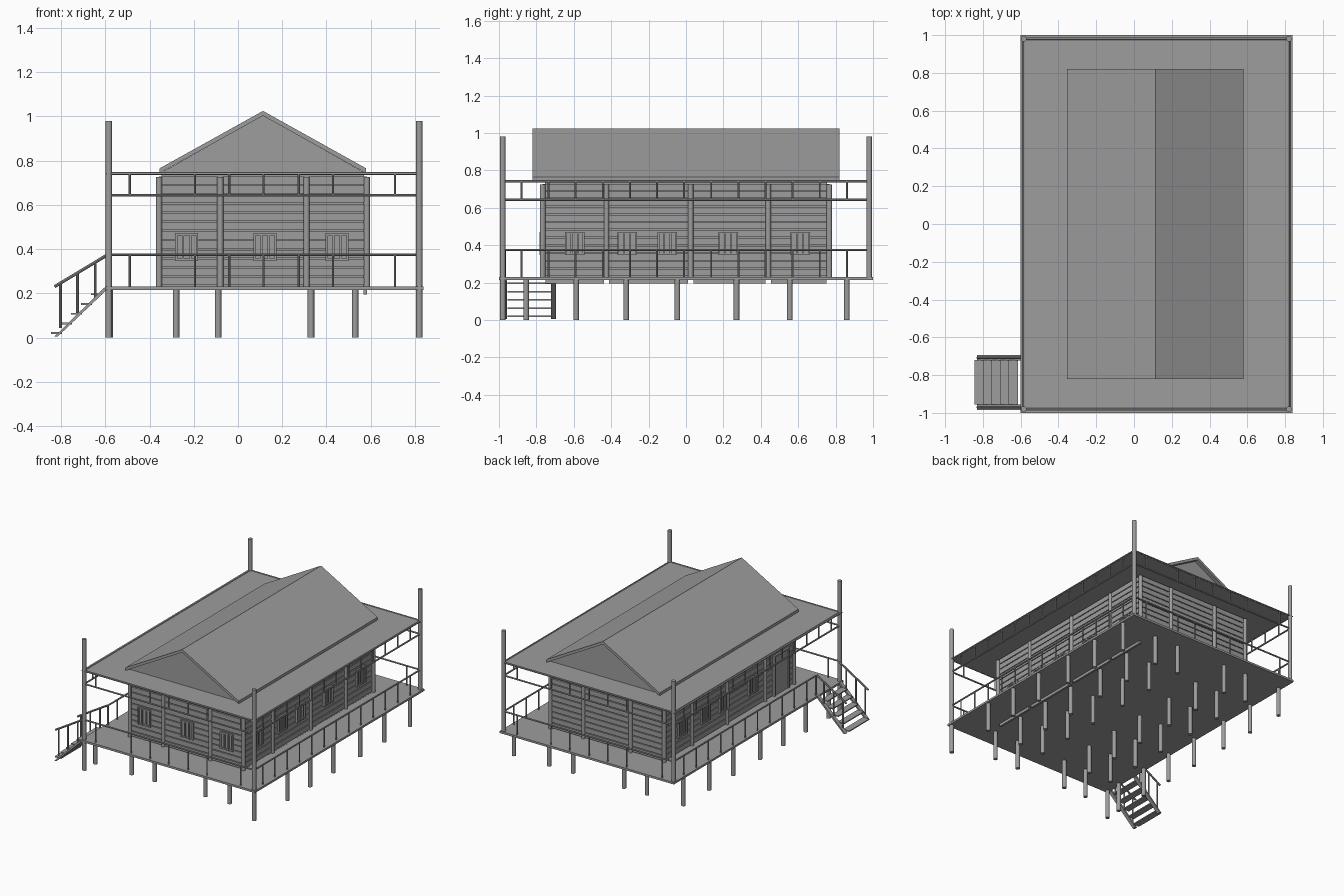
import bpy, bmesh, math
from mathutils import Vector, Matrix

cube = bpy.data.objects.get("Cube")
if cube:
    bpy.data.objects.remove(cube, do_unlink=True)

grey = bpy.data.materials.new("weathered_grey")
grey.use_nodes = True
GREY = (0.34, 0.34, 0.34, 1)
grey.diffuse_color = GREY
grey.node_tree.nodes["Principled BSDF"].inputs["Base Color"].default_value = GREY


class Part:
    """Collects boxes, rods and prisms into one named object."""

    def __init__(self, name):
        self.name, self.bm = name, bmesh.new()

    def box(self, a, b):
        a, b = Vector(a), Vector(b)
        size = [max(abs(d), 0.001) for d in b - a]
        m = Matrix.Translation((a + b) / 2) @ Matrix.Diagonal((*size, 1))
        bmesh.ops.create_cube(self.bm, size=1, matrix=m)

    def rod(self, a, b, r, sides=8):
        a, b = Vector(a), Vector(b)
        turn = (b - a).to_track_quat('Z', 'Y').to_matrix().to_4x4()
        bmesh.ops.create_cone(self.bm, cap_ends=True, segments=sides, radius1=r, radius2=r,
                              depth=(b - a).length, matrix=Matrix.Translation((a + b) / 2) @ turn)

    def prism(self, profile, y0, y1):
        face = self.bm.faces.new([self.bm.verts.new((x, y0, z)) for x, z in profile])
        out = bmesh.ops.extrude_face_region(self.bm, geom=[face])["geom"]
        verts = [v for v in out if isinstance(v, bmesh.types.BMVert)]
        bmesh.ops.translate(self.bm, verts=verts, vec=(0, y1 - y0, 0))

    def finish(self, smooth=False):
        bmesh.ops.recalc_face_normals(self.bm, faces=self.bm.faces)
        mesh = bpy.data.meshes.new(self.name)
        self.bm.to_mesh(mesh)
        self.bm.free()
        mesh.materials.append(grey)
        obj = bpy.data.objects.new(self.name, mesh)
        bpy.context.collection.objects.link(obj)
        if smooth:
            bpy.ops.object.select_all(action='DESELECT')
            obj.select_set(True)
            bpy.context.view_layer.objects.active = obj
            bpy.ops.object.shade_smooth_by_angle(angle=math.radians(50))


DECK, EAVE = 0.23, 0.742
XL, XR, YE = -0.584, 0.82, 0.98

# Deck and thin flat lower roof
deck = Part("deck")
deck.box((-0.6, -1, 0.215), (0.84, 1, DECK))
deck.finish()
slab = Part("lower_roof")
slab.box((-0.6, -0.99, 0.738), (0.83, 0.99, 0.744))
slab.finish()

# Tall corner posts; the front pair reaches the ground
posts = Part("corner_posts")
for x in (XL, XR):
    posts.rod((x, -YE, 0), (x, -YE, 0.98), 0.015, 12)
    posts.rod((x, YE, 0.215), (x, YE, 0.98), 0.015, 12)
posts.finish(True)

# Grid of ground piles
piles = Part("piles")
for x in (-0.58, -0.28, -0.09, 0.33, 0.53, 0.82):
    for y in (-0.855, -0.587, -0.32, -0.046, 0.27, 0.555, 0.86):
        if x < 0.8 or y > -0.8:
            piles.rod((x, y, 0), (x, y, 0.22), 0.015, 12)
piles.finish(True)

# Railing around the deck and the matching band under the eaves
across = (-0.49, -0.195, -0.04, 0.115, 0.275, 0.43, 0.71)
along = [-0.88 + 0.145 * i for i in range(13)]
GAP = -0.70
for name, low, high in (("deck_railing", DECK, 0.375), ("eave_railing", 0.643, EAVE)):
    rail = Part(name)
    levels = [high] if low == DECK else [low, high]
    left_start = GAP if low == DECK else -YE
    for z in levels:
        for y in (-YE, YE):
            rail.rod((XL, y, z), (XR, y, z), 0.006)
        rail.rod((XR, -YE, z), (XR, YE, z), 0.006)
        rail.rod((XL, left_start, z), (XL, YE, z), 0.006)
    for x in across:
        for y in (-YE, YE):
            rail.rod((x, y, low), (x, y, high), 0.005)
    for y in along:
        rail.rod((XR, y, low), (XR, y, high), 0.005)
        if y > left_start:
            rail.rod((XL, y, low), (XL, y, high), 0.005)
    if low == DECK:
        rail.rod((XL, GAP, low), (XL, GAP, high), 0.006)
    rail.finish()

# House body behind the boards
core = Part("house_core")
core.box((-0.345, -0.755, DECK), (0.57, 0.755, 0.738))
core.finish()

# Each wall: axis it faces, plane, outward sign, post positions, window centres
side_posts = (-0.765, -0.425, 0.025, 0.44, 0.765)
end_posts = (-0.357, -0.08, 0.31, 0.583)
walls = {
    "front": ("y", -0.755, -1, end_posts, (-0.232, 0.122, 0.448)),
    "back": ("y", 0.755, 1, end_posts, ()),
    "right_hand": ("x", 0.57, 1, side_posts, (-0.595, -0.315, -0.1, 0.225, 0.61)),
    "left_hand": ("x", -0.345, -1, side_posts, (-0.27, 0.07, 0.29, 0.56)),
}


def build_wall(name, axis, plane, sign, stops, windows):
    def at(u, out, z):
        d = plane + sign * out
        return (u, d, z) if axis == "y" else (d, u, z)

    def slab_on(part, u0, u1, z0, z1, out0, out1):
        part.box(at(u0, out0, z0), at(u1, out1, z1))

    # Horizontal boards between the wall posts
    boards = Part(name + "_wall_boards")
    step = 0.0415
    first = 0 if name == "right_hand" else 1
    for i in range(first, 13):
        z = 0.195 + step * i
        for u0, u1 in zip(stops, stops[1:]):
            slab_on(boards, u0 + 0.014, u1 - 0.014, z, z + step - 0.006, -0.003, 0.013)
    boards.finish()

    wall_posts = Part(name + "_wall_posts")
    for u in stops:
        wall_posts.rod(at(u, 0.012, DECK - 0.01), at(u, 0.012, 0.725), 0.014, 12)
    wall_posts.finish(True)

    # Windows: panel, surrounding frame and upright bars
    if windows:
        win = Part(name + "_windows")
        for c in windows:
            u0, u1, z0, z1 = c - 0.052, c + 0.052, 0.347, 0.472
            slab_on(win, u0, u1, z0, z1, 0, 0.018)
            for u in (u0, u1 - 0.01, c - 0.022, c + 0.012):
                slab_on(win, u, u + 0.01, z0, z1, 0.016, 0.027)
            for z in (z0, z1 - 0.01):
                slab_on(win, u0, u1, z, z + 0.01, 0.016, 0.025)
        win.finish()

    # Door beside the stairs
    if name == "left_hand":
        door = Part("door")
        slab_on(door, -0.69, -0.53, DECK, 0.52, 0, 0.018)
        for u in (-0.70, -0.53):
            slab_on(door, u, u + 0.012, DECK, 0.53, 0, 0.026)
        slab_on(door, -0.70, -0.518, 0.52, 0.532, 0, 0.026)
        door.finish()


for wall_name, spec in walls.items():
    build_wall(wall_name, *spec)

# Pitched upper roof with recessed gables
RIDGE, TOP, E0, E1, EZ, THICK = 0.113, 1.025, -0.355, 0.58, 0.765, 0.022
roof = Part("pitched_roof")
roof.prism([(E0, EZ), (RIDGE, TOP), (E1, EZ), (E1, EZ - THICK),
            (RIDGE, TOP - THICK), (E0, EZ - THICK)], -0.82, 0.82)
roof.finish()
gable = Part("gable_walls")
for y in (-0.79, 0.78):
    gable.prism([(E0 + 0.005, 0.744), (RIDGE, TOP - 0.02), (E1 - 0.005, 0.744)], y, y + 0.01)
gable.finish()

# Stairs with stringers, treads and sloping handrails
stairs = Part("stairs")
for i in range(5):
    x, z = -0.845 + 0.045 * i, 0.02 + 0.044 * i
    stairs.box((x, -0.955, z - 0.004), (x + 0.05, -0.72, z + 0.004))
for y in (-0.97, -0.708):
    stairs.prism([(-0.83, 0.005), (-0.815, 0.005), (-0.6, 0.21), (-0.6, 0.23)], y - 0.014, y + 0.014)
    stairs.rod((-0.83, y, 0.23), (XL, y, 0.378), 0.007)
    for x in (-0.803, -0.726, -0.645):
        t = (x + 0.83) / 0.24
        stairs.rod((x, y, 0.02 + 0.21 * t), (x, y, 0.23 + 0.145 * t), 0.006)
stairs.finish()
